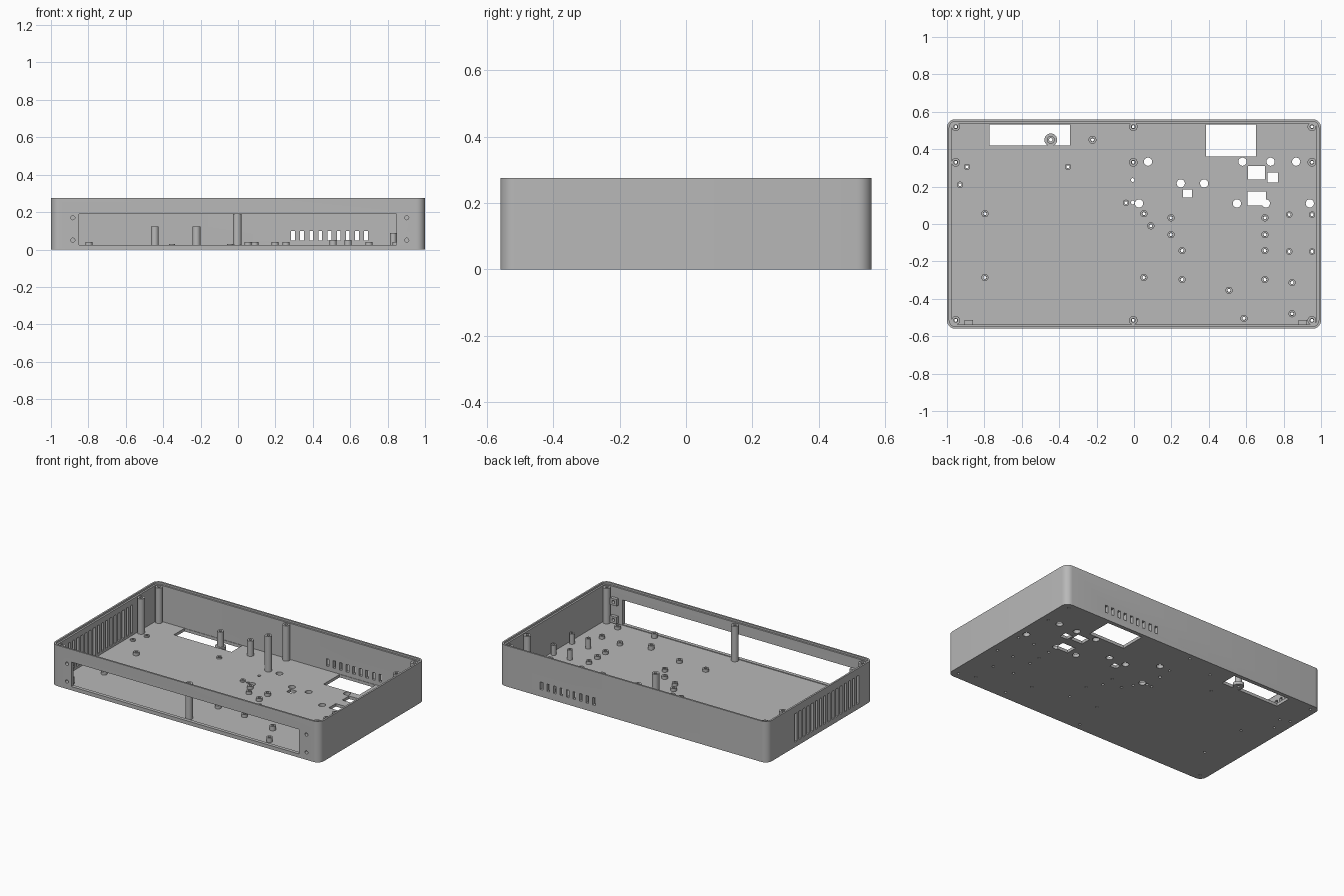
import bpy, bmesh, math
from mathutils import Matrix

if "Cube" in bpy.data.objects:
    bpy.data.objects.remove(bpy.data.objects["Cube"])

grey = bpy.data.materials.new("case_grey")
grey.use_nodes = True
grey.diffuse_color = (0.48, 0.48, 0.48, 1)
grey.node_tree.nodes["Principled BSDF"].inputs["Base Color"].default_value = grey.diffuse_color

W, D, H = 1.0, 0.56, 0.275      # half width, half depth, height
FLOOR, WALL, LIP = 0.02, 0.024, 0.012


def finish(name, bm):
    bmesh.ops.recalc_face_normals(bm, faces=bm.faces)
    mesh = bpy.data.meshes.new(name)
    bm.to_mesh(mesh)
    bm.free()
    mesh.materials.append(grey)
    ob = bpy.data.objects.new(name, mesh)
    bpy.context.collection.objects.link(ob)
    return ob


def smooth(ob):
    bpy.ops.object.select_all(action='DESELECT')
    ob.select_set(True)
    bpy.context.view_layer.objects.active = ob
    bpy.ops.object.shade_smooth_by_angle(angle=math.radians(30))


def box(bm, x0, x1, y0, y1, z0, z1):
    m = Matrix.Translation(((x0 + x1) / 2, (y0 + y1) / 2, (z0 + z1) / 2))
    bmesh.ops.create_cube(bm, size=1, matrix=m @ Matrix.Diagonal((x1 - x0, y1 - y0, z1 - z0, 1)))


def drill(bm, x, y, z, r, depth, axis='Z'):
    m = Matrix.Translation((x, y, z))
    if axis == 'Y':
        m = m @ Matrix.Rotation(math.pi / 2, 4, 'X')
    bmesh.ops.create_cone(bm, cap_ends=True, segments=20, radius1=r, radius2=r, depth=depth, matrix=m)


def bridge(bm, a, b):
    n = len(a)
    for i in range(n):
        bm.faces.new((a[i], a[(i + 1) % n], b[(i + 1) % n], b[i]))


def rounded_ring(bm, inset, z, r=0.045, steps=7):
    rad = r - inset
    verts = []
    for k, (sx, sy) in enumerate(((1, 1), (-1, 1), (-1, -1), (1, -1))):
        for i in range(steps + 1):
            a = math.pi / 2 * (k + i / steps)
            verts.append(bm.verts.new((sx * (W - r) + rad * math.cos(a),
                                       sy * (D - r) + rad * math.sin(a), z)))
    return verts


def tube(bm, x, y, z0, z1, r, hole, seg=24):
    def ring(rad, z):
        return [bm.verts.new((x + rad * math.cos(2 * math.pi * i / seg),
                              y + rad * math.sin(2 * math.pi * i / seg), z)) for i in range(seg)]
    rings = [ring(r, z0), ring(r, z1), ring(hole, z1), ring(hole, z0)]
    for i in range(4):
        bridge(bm, rings[i], rings[(i + 1) % 4])


# Tray: stacked rounded outlines with a stepped lip
bm = bmesh.new()
rings = [rounded_ring(bm, i, z) for i, z in (
    (0, 0), (0, H), (LIP, H), (LIP, H - 0.012), (WALL, H - 0.012), (WALL, FLOOR))]
for a, b in zip(rings, rings[1:]):
    bridge(bm, a, b)
bm.faces.new(rings[0])
bm.faces.new(rings[-1])
tray = finish("case_tray", bm)

# Boss positions
tall = [(x, y) for x in (-0.953, -0.004, 0.951) for y in (-0.515, 0.33, 0.52)]
low = [(-0.797, 0.055), (-0.797, -0.286), (0.053, 0.055), (0.053, -0.286), (0.09, -0.01),
       (0.198, 0.033), (0.198, -0.057), (0.257, -0.142), (0.257, -0.297),
       (0.70, 0.033), (0.70, -0.057), (0.70, -0.142), (0.70, -0.297),
       (0.845, -0.313), (0.845, -0.48)]
flat = [(-0.893, 0.305), (-0.93, 0.21), (-0.353, 0.305), (-0.043, 0.113)]
raised = [(0.508, -0.355), (0.588, -0.505)]
side = [(x, y) for x in (0.83, 0.952) for y in (0.05, -0.147)]

# Cutters for all the openings
bm = bmesh.new()
windows = [(-0.773, -0.342, 0.42, 0.533), (0.385, 0.652, 0.36, 0.533), (0.262, 0.31, 0.142, 0.185),
           (0.61, 0.70, 0.238, 0.31), (0.714, 0.77, 0.222, 0.275), (0.607, 0.706, 0.10, 0.174)]
for w in windows:
    box(bm, *w, -0.02, 0.03)
for x, y in [(0.075, 0.333), (0.58, 0.333), (0.73, 0.333), (0.867, 0.333), (0.25, 0.217), (0.375, 0.217),
             (0.027, 0.11), (0.55, 0.11), (0.705, 0.11), (0.94, 0.11)]:
    drill(bm, x, y, 0, 0.022, 0.06)
for y in (0.235, 0.115):
    drill(bm, -0.007, y, 0, 0.01, 0.06)
for x, y in tall + low + flat + raised + side + [(-0.222, 0.45)]:
    drill(bm, x, y, 0, 0.008, 0.06)
box(bm, -0.85, 0.847, -D - 0.02, -D + 0.028, 0.025, 0.19)        # front opening
for x in (-0.883, 0.902):
    for z in (0.05, 0.17):
        drill(bm, x, -D, z, 0.011, 0.12, 'Y')
for i in range(9):                                               # rear vents
    x = 0.294 + i * 0.0488
    box(bm, x - 0.01, x + 0.01, D - 0.05, D + 0.02, 0.048, 0.098)
for i in range(16):                                              # side vents
    y = 0.26 - i * 0.044
    box(bm, -W - 0.02, -W + 0.05, y - 0.011, y + 0.011, 0.035, 0.225)
cutter = finish("opening_cutter", bm)
cutter.hide_render = True

# Screw blocks behind the front wall
bm = bmesh.new()
for x in (-0.883, 0.902):
    for z in (0.05, 0.17):
        box(bm, x - 0.023, x + 0.023, -D + WALL - 0.002, -D + 0.046, z - 0.023, z + 0.023)
blocks = finish("front_screw_blocks", bm)

for ob in (tray, blocks):
    mod = ob.modifiers.new("openings", 'BOOLEAN')
    mod.operation, mod.solver, mod.object, mod.use_self = 'DIFFERENCE', 'EXACT', cutter, True
    bpy.context.view_layer.objects.active = ob
    bpy.ops.object.modifier_apply(modifier=mod.name)
    smooth(ob)
bpy.data.objects.remove(cutter)

# Standing bosses, grouped by height
for name, spots, top, r, hole in (
        ("tall_screw_posts", tall, 0.258, 0.023, 0.01),
        ("low_bosses", low, 0.04, 0.019, 0.009),
        ("flat_bosses", flat, 0.03, 0.017, 0.008),
        ("raised_bosses", raised, 0.05, 0.019, 0.009),
        ("side_bosses", side, 0.088, 0.017, 0.008),
        ("middle_posts", [(-0.445, 0.45), (-0.222, 0.45)], 0.123, 0.021, 0.009)):
    bm = bmesh.new()
    for x, y in spots:
        tube(bm, x, y, FLOOR - 0.001, top, r, hole)
    smooth(finish(name, bm))

# Foot disc carrying the post at the window edge
bm = bmesh.new()
tube(bm, -0.445, 0.45, 0, FLOOR + 0.002, 0.034, 0.009)
smooth(finish("post_foot", bm))
